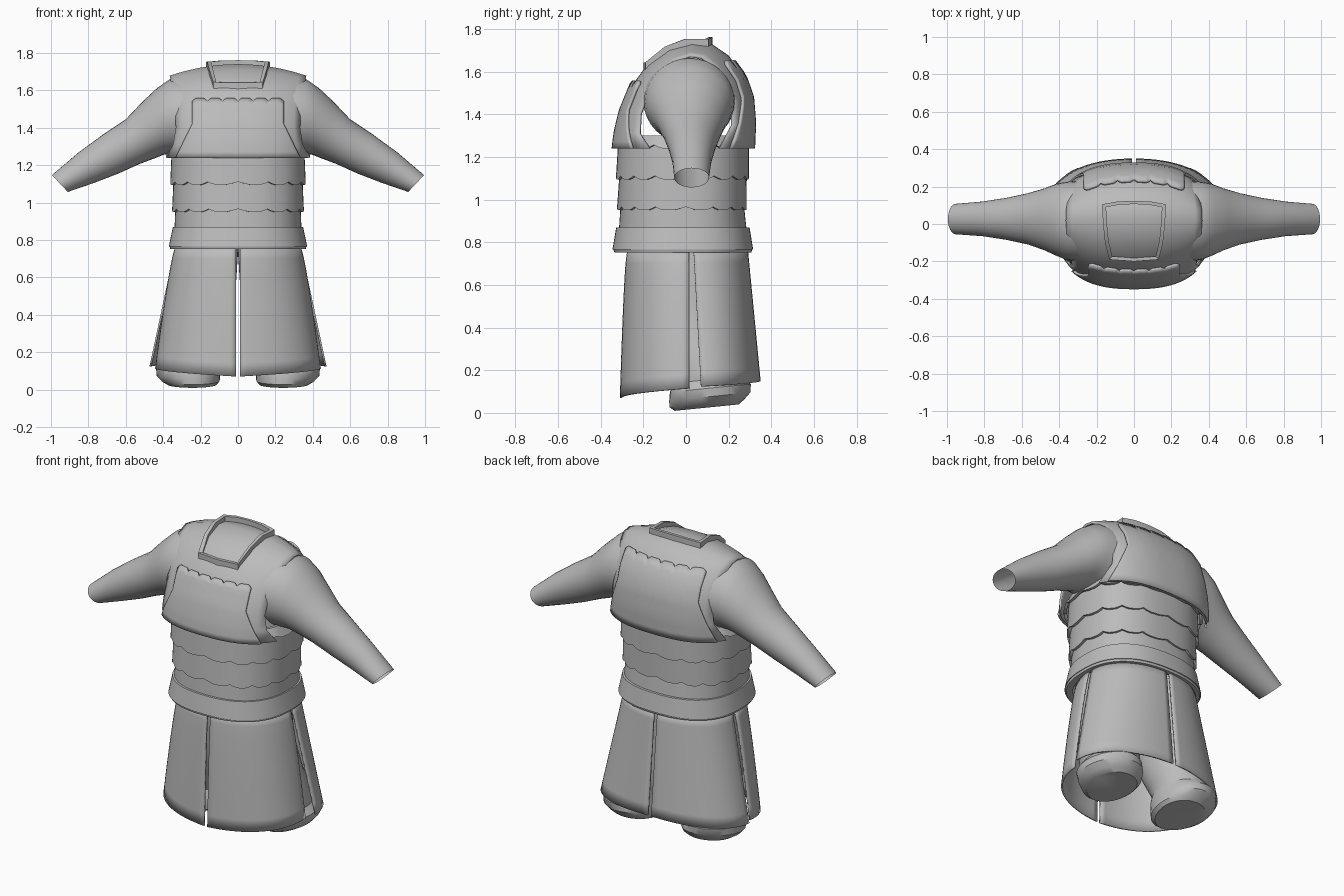
import bpy, bmesh, math
from math import cos, sin, pi, radians

old = bpy.data.objects.get("Cube")
if old:
    bpy.data.objects.remove(old, do_unlink=True)

cloth = bpy.data.materials.new("plain grey")
cloth.use_nodes = True
GREY = (0.5, 0.5, 0.5, 1)
cloth.diffuse_color = GREY
cloth.node_tree.nodes["Principled BSDF"].inputs["Base Color"].default_value = GREY


def loft(name, rows, closed=False, loop=False, cap=False, thick=0):
    """Skin rows of points; closed joins each row's ends, loop joins last row to first."""
    bm = bmesh.new()
    vs = [[bm.verts.new(p) for p in row] for row in rows]
    n = len(rows[0])
    for i in range(len(vs) if loop else len(vs) - 1):
        a, b = vs[i], vs[(i + 1) % len(vs)]
        for j in range(n if closed else n - 1):
            k = (j + 1) % n
            bm.faces.new((a[j], a[k], b[k], b[j]))
    if cap:
        bm.faces.new(vs[-1])
    bmesh.ops.recalc_face_normals(bm, faces=bm.faces)
    me = bpy.data.meshes.new(name)
    bm.to_mesh(me)
    bm.free()
    me.materials.append(cloth)
    ob = bpy.data.objects.new(name, me)
    bpy.context.collection.objects.link(ob)
    if thick:
        mod = ob.modifiers.new("thickness", 'SOLIDIFY')
        mod.thickness = thick
        mod.offset = -1
    bpy.ops.object.select_all(action='DESELECT')
    ob.select_set(True)
    bpy.context.view_layer.objects.active = ob
    bpy.ops.object.shade_smooth_by_angle(angle=radians(35))
    return ob


def lerp(pts, t):
    """Piecewise linear value from (key, value) pairs."""
    for (a, va), (b, vb) in zip(pts, pts[1:]):
        if t <= b:
            f = max(0, (t - a) / (b - a))
            return va + (vb - va) * f
    return pts[-1][1]


def oval(a, rx, front, back, power=2.2):
    """Point of a rounded oval with separate front and back depths."""
    c, s = cos(a), sin(a)
    e = 2 / power
    x = math.copysign(abs(c) ** e, c) * rx
    y = math.copysign(abs(s) ** e, s) * (back if s > 0 else front)
    return x, y


# Upper body: a front-to-back arch that shrinks towards each shoulder
BASE = 1.24
ARCH = [(-.335, 1.24), (-.325, 1.32), (-.3, 1.42), (-.25, 1.54), (-.18, 1.635),
        (-.08, 1.71), (.03, 1.74), (.12, 1.73), (.2, 1.675), (.27, 1.58),
        (.305, 1.48), (.315, 1.36), (.31, 1.24)]
FRONT = [(z, y) for y, z in ARCH[:7]]
BACK = [(z, y) for y, z in reversed(ARCH[6:])]
ARMHOLE = [(1.24, .385), (1.3, .35), (1.45, .328), (1.6, .342), (1.74, .365)]


def depth(x):
    return (1 - (abs(x) / .42) ** 2.5) ** .4


def rise(x):
    return 1 - .12 * (abs(x) / .36) ** 2


def on_chest(x, y, z):
    return x, y * depth(x), BASE + (z - BASE) * rise(x)


rows = []
for u in range(-10, 11):
    rows.append([on_chest(u / 10 * lerp(ARMHOLE, z), y, z) for y, z in ARCH])
loft("upper_body", rows, thick=.012)


def notch(i, step=8):
    """Small raised nick at regular places along a scalloped edge."""
    return .016 if i % step == 0 else (.006 if i % step in (1, step - 1) else 0)


# Raised scalloped breast and back plates
def plate(name, side, top, half, sign):
    rows = []
    cols = 48
    for i in range(cols + 1):
        u = i / cols * 2 - 1
        col = []
        for j in range(11):
            v = j / 10
            z = BASE + (top - notch(i) - BASE) * v
            w = lerp([(0, half + .09), (.6, half), (1, half)], v)
            x = u * w
            y = lerp(side, BASE + (z - BASE) / rise(x)) * depth(x)
            col.append((x, y + sign * .014, z + .004 * v))
        rows.append(col)
    loft(name, rows, thick=.014)


plate("breast_plate", FRONT, 1.555, .245, -1)
plate("back_plate", BACK, 1.65, .27, 1)


# Overlapping scalloped waist bands
def band(name, top, bottom, thick=.016, nicks=True, count=96):
    def ring(spec, shrink=0, lift=False):
        z, rx, f, b = spec
        out = []
        for i in range(count):
            x, y = oval(2 * pi * i / count, rx - shrink, f - shrink, b - shrink, 2.4)
            out.append((x, y, z + (notch(i, 6) if lift and nicks else 0)))
        return out
    loft(name, [ring(top, thick), ring(top), ring(bottom, 0, True),
                ring(bottom, thick, True)], closed=True)


band("chest_hem", (1.3, .36, .32, .3), (1.24, .386, .337, .31))
band("upper_band", (1.27, .355, .318, .295), (1.095, .362, .328, .295))
band("middle_band", (1.12, .345, .312, .285), (.95, .352, .323, .284))
band("lower_band", (.97, .335, .307, .272), (.85, .34, .315, .285), nicks=False)
band("belt", (.87, .348, .327, .298), (.765, .37, .345, .315), .03, False)
band("belt_lip", (.766, .366, .34, .31), (.752, .362, .336, .306), .035, False)

# Collar rim around the neck opening
corners = [(-.13, -.19), (0, -.2), (.13, -.19), (.152, -.1), (.162, 0), (.168, .105),
           (.09, .12), (0, .124), (-.09, .12), (-.168, .105), (-.162, 0), (-.152, -.1)]
rows = []
for x, y in corners:
    z = BASE + (lerp(ARCH, y / depth(x)) - BASE) * rise(x)
    ix, iy = x * .89, (y + .035) * .89 - .035
    rows.append([(x, y, z - .03), (x * 1.02, y, z + .034),
                 (ix, iy, z + .034), (ix, iy, z - .03)])
loft("collar_rim", rows, closed=True, loop=True)

# Sleeves: (top x, top z, bottom x, bottom z, front y, back y)
SLEEVE = [(.29, 1.665, .31, 1.26, -.2, .23), (.36, 1.662, .37, 1.26, -.19, .225),
          (.43, 1.615, .40, 1.255, -.17, .215), (.51, 1.54, .45, 1.235, -.14, .19),
          (.60, 1.445, .53, 1.205, -.11, .165), (.72, 1.365, .64, 1.155, -.085, .14),
          (.85, 1.27, .77, 1.105, -.065, .12), (.995, 1.147, .91, 1.057, -.055, .108)]
for side, label in ((1, "left"), (-1, "right")):
    rows = []
    for tx, tz, bx, bz, fy, by in SLEEVE:
        row = []
        for i in range(32):
            a = 2 * pi * i / 32
            h, d = (1 + cos(a)) / 2, sin(a)
            row.append((side * (bx + (tx - bx) * h),
                        (fy + by) / 2 + (by - fy) / 2 * d, bz + (tz - bz) * h))
        rows.append(row)
    loft(label + "_sleeve", rows, closed=True)

    # Skirt panels, split at the front, back and sides
    for front in (True, False):
        rows = []
        for j in range(11):
            t = j / 10
            row = []
            for i in range(21):
                q = i / 20
                if front:
                    rx, ry = .335 + .108 * t ** .8, .29 + .035 * t ** .6
                    hem, edge, sgn = .115 - .045 * q, .015, -1
                else:
                    rx, ry = .335 + .138 * t, .255 + .025 * t
                    hem, edge, sgn = .125 + .025 * q, .035 + .035 * t, 1
                x, y = oval(q * pi / 2, rx, ry, ry)
                # Keep a narrow slit along the centre
                x = max(x, .011)
                row.append((side * x, edge + sgn * y, .77 + (hem - .77) * t))
            rows.append(row)
        loft(f"{label}_{'front' if front else 'back'}_skirt", rows, thick=.01)

    # Baggy trouser legs gathered at the ankle: (z, centre x, centre y, x radius, y radius)
    LEG = [(.78, .15, 0, .15, .2), (.52, .17, 0, .157, .19), (.3, .215, .05, .155, .17),
           (.18, .25, .09, .165, .17), (.14, .255, .1, .155, .165),
           (.1, .265, .11, .172, .19), (.06, .262, .11, .17, .19),
           (.03, .25, .1, .155, .175), (.01, .245, .1, .13, .15)]
    rows = []
    for z, cx, cy, rx, ry in LEG:
        row = []
        for i in range(32):
            a = 2 * pi * i / 32
            puff = 1 + .025 * sin(3 * a + z * 30)
            y = cy + ry * sin(a) * puff
            row.append((side * (cx + rx * cos(a) * puff), y, z + .1 * (y + .05)))
        rows.append(row)
    loft(label + "_trouser_leg", rows, closed=True, cap=True)
